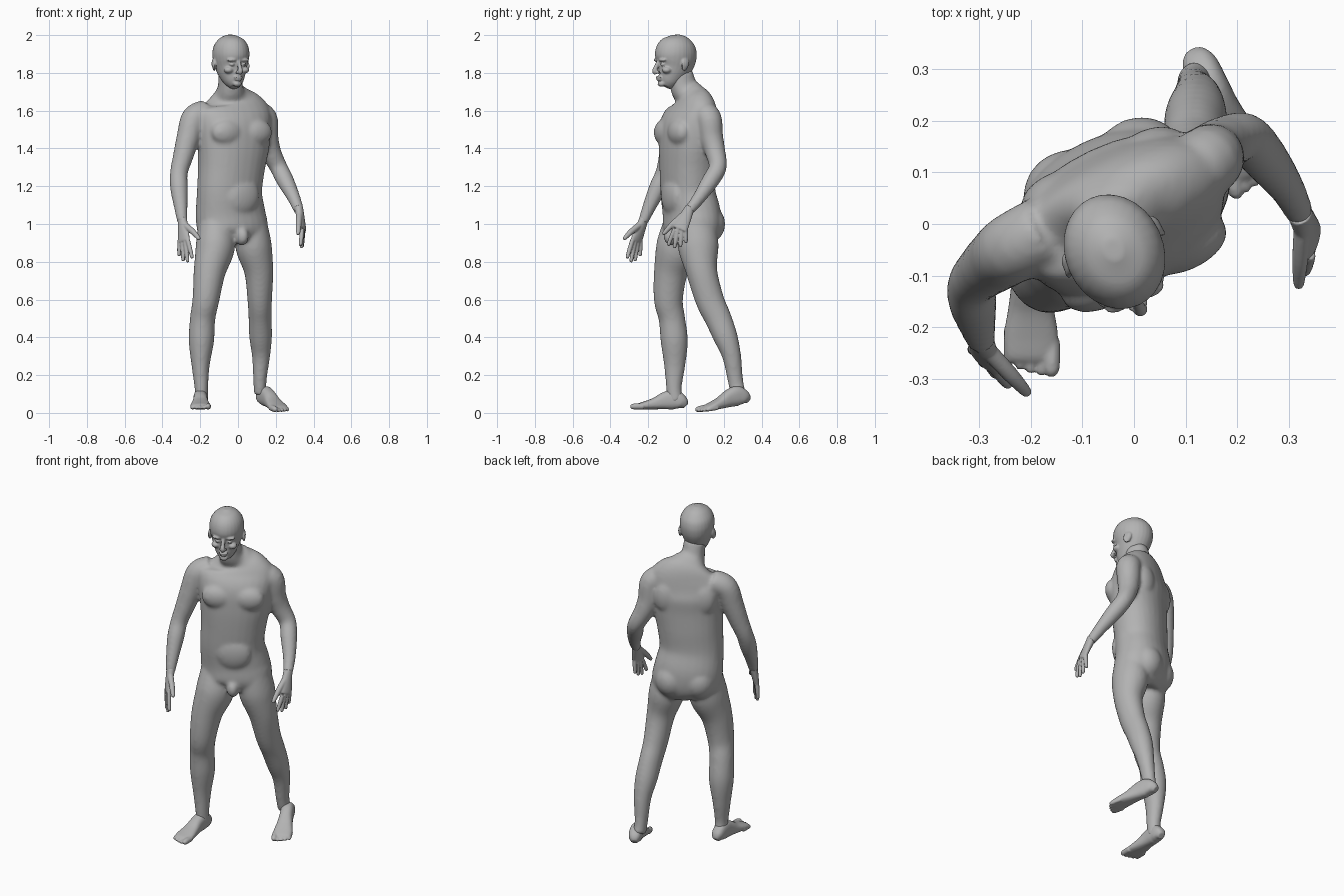
import bpy, bmesh, math
from mathutils import Matrix, Vector

cube = bpy.data.objects.get("Cube")
if cube:
    bpy.data.objects.remove(cube, do_unlink=True)

grey = bpy.data.materials.new("plain grey")
grey.use_nodes = True
grey.diffuse_color = (0.45, 0.45, 0.45, 1)
grey.node_tree.nodes["Principled BSDF"].inputs["Base Color"].default_value = grey.diffuse_color

X = Vector((1, 0, 0))
IDENT = Matrix()


def frame(x, y, z, yaw, pitch=0):
    return (Matrix.Translation((x, y, z)) @ Matrix.Rotation(math.radians(yaw), 4, 'Z')
            @ Matrix.Rotation(math.radians(pitch), 4, 'X'))


def spline(rows, steps=5):
    """Smoothly interpolated stations."""
    pts = [Vector(r) for r in rows]
    pts = [pts[0]] + pts + [pts[-1]]
    out = []
    for a, b, c, d in zip(pts, pts[1:], pts[2:], pts[3:]):
        for i in range(steps):
            t = i / steps
            out.append(b + (c - a) * (t / 2) + (a * 2 - b * 5 + c * 4 - d) * (t * t / 2)
                       + (b * 3 - a - c * 3 + d) * (t ** 3 / 2))
    return out + [pts[-1]]


def tube(bm, rows, side=X, m=IDENT, power=2.0, n=28):
    """Closed loft through (x, y, z, radius along side, other radius)."""
    rows = spline([r if len(r) == 5 else (*r, r[3]) for r in rows])
    pos = [Vector(r[:3]) for r in rows]
    rings = []
    for i, r in enumerate(rows):
        t = (pos[min(i + 1, len(pos) - 1)] - pos[max(i - 1, 0)]).normalized()
        s = (side - t * side.dot(t)).normalized()
        d = t.cross(s)
        ring = []
        for k in range(n):
            c, q = math.cos(math.tau * k / n), math.sin(math.tau * k / n)
            u = math.copysign(abs(c) ** (2 / power), c) * r[3]
            v = math.copysign(abs(q) ** (2 / power), q) * r[4]
            ring.append(bm.verts.new(m @ (pos[i] + s * u + d * v)))
        rings.append(ring)
    for a, b in zip(rings, rings[1:]):
        for k in range(n):
            j = (k + 1) % n
            bm.faces.new((a[k], a[j], b[j], b[k]))
    bm.faces.new(rings[0][::-1])
    bm.faces.new(rings[-1])


def blob(bm, centre, radii, m=IDENT):
    bmesh.ops.create_uvsphere(bm, u_segments=24, v_segments=14, radius=1,
                              matrix=m @ Matrix.Translation(centre) @ Matrix.Diagonal((*radii, 1)))


def finish(bm, name, voxel, smooth):
    """Fuse the overlapping volumes into one smooth skin."""
    bmesh.ops.recalc_face_normals(bm, faces=bm.faces)
    mesh = bpy.data.meshes.new(name)
    bm.to_mesh(mesh)
    bm.free()
    obj = bpy.data.objects.new(name, mesh)
    bpy.context.collection.objects.link(obj)
    mesh.materials.append(grey)
    fuse = obj.modifiers.new("fuse", 'REMESH')
    fuse.mode, fuse.voxel_size, fuse.use_smooth_shade = 'VOXEL', voxel, True
    relax = obj.modifiers.new("relax", 'SMOOTH')
    relax.factor, relax.iterations = 0.5, smooth
    for o in bpy.context.selected_objects:
        o.select_set(False)
    bpy.context.view_layer.objects.active = obj
    obj.select_set(True)
    for mod in ("fuse", "relax"):
        bpy.ops.object.modifier_apply(modifier=mod)
    bpy.ops.object.shade_smooth()


# Body: torso and neck
body = bmesh.new()
chest = frame(-0.02, 0.01, 0, 25)
across = chest.to_3x3() @ X
tube(body, [(-.025, .02, .9, .14, .1), (-.025, .03, .96, .19, .135), (-.04, .03, 1.05, .19, .14),
            (-.045, .01, 1.17, .177, .133), (-.035, .01, 1.3, .182, .138),
            (-.025, .012, 1.42, .198, .14), (-.025, .018, 1.52, .208, .138),
            (-.03, .03, 1.6, .21, .108), (-.035, .03, 1.65, .165, .09),
            (-.038, .015, 1.685, .098, .078), (-.04, -.01, 1.72, .066, .072),
            (-.04, -.03, 1.8, .06, .065)], across, power=2.2)

# Chest, back, belly and seat muscles
for s in (-1, 1):
    blob(body, (s * .085, -.095, 1.485), (.09, .05, .07), chest)
    blob(body, (s * .1, .09, 1.5), (.075, .05, .1), chest)
    blob(body, (s * .075, .088, 1.0), (.09, .085, .1), chest)
blob(body, (0, -.095, 1.15), (.1, .042, .1), chest)
blob(body, (0, -.095, .935), (.035, .045, .05), chest)

# Arms
tube(body, [(-.17, -.01, 1.59, .068), (-.232, -.045, 1.56, .068), (-.263, -.068, 1.46, .062),
            (-.29, -.09, 1.36, .054), (-.313, -.115, 1.27, .047), (-.312, -.15, 1.19, .047),
            (-.303, -.195, 1.09, .036), (-.295, -.228, 1.01, .027)])
tube(body, [(.08, .08, 1.59, .068), (.14, .12, 1.56, .068), (.152, .135, 1.46, .062),
            (.175, .155, 1.38, .054), (.215, .168, 1.3, .047), (.25, .13, 1.23, .046),
            (.295, .07, 1.14, .035), (.323, .015, 1.07, .027)])

# Legs
tube(body, [(-.12, -.02, 1.0, .09, .1), (-.12, -.045, .88, .104, .113), (-.15, -.08, .75, .085, .09),
            (-.17, -.093, .6, .071, .077), (-.187, -.075, .5, .067, .07), (-.194, -.062, .38, .067, .072),
            (-.198, -.06, .25, .048, .056), (-.194, -.064, .13, .036, .041),
            (-.194, -.055, .06, .036, .042)])
tube(body, [(.07, .055, 1.0, .085, .1), (.083, .065, .88, .096, .108), (.11, .083, .75, .077, .083),
            (.115, .125, .6, .065, .076), (.117, .17, .5, .061, .071), (.12, .21, .4, .06, .064),
            (.122, .242, .3, .048, .05), (.116, .262, .17, .035, .041),
            (.118, .277, .1, .035, .04)])
finish(body, "body", 0.01, 7)

# Head: skull and jaw
head = bmesh.new()
face = frame(-.037, -.055, 0, 24)
tube(head, [(0, -.058, 1.728, .026, .03), (0, -.046, 1.75, .048, .05), (0, -.025, 1.79, .068, .078),
            (0, -.008, 1.83, .082, .097), (0, 0, 1.87, .092, .111), (0, .002, 1.91, .095, .113),
            (0, .004, 1.95, .085, .1), (0, .006, 1.983, .058, .068),
            (0, .006, 2.002, .018, .022)], m=face)
# Nose, lips and chin
tube(head, [(0, -.098, 1.865, .009), (0, -.112, 1.835, .011), (0, -.121, 1.81, .014),
            (0, -.112, 1.797, .012)], m=face)
blob(head, (0, -.099, 1.777), (.026, .013, .007), face)
blob(head, (0, -.097, 1.765), (.022, .013, .007), face)
blob(head, (0, -.082, 1.742), (.024, .02, .016), face)
for s in (-1, 1):
    # Brow, eye, cheek, nostril and ear
    blob(head, (s * .034, -.092, 1.868), (.03, .017, .009), face)
    blob(head, (s * .034, -.088, 1.845), (.014, .015, .009), face)
    blob(head, (s * .046, -.072, 1.815), (.025, .025, .018), face)
    blob(head, (s * .012, -.108, 1.803), (.009, .011, .008), face)
    ear = face @ frame(s * .093, .012, 1.842, s * 22, -12)
    blob(head, (0, 0, 0), (.008, .023, .034), ear)
    blob(head, (s * .004, .008, .008), (.009, .016, .026), ear)
finish(head, "head", 0.005, 4)


def hand(name, wrist, knuckle, side, tips, thumb):
    """Palm, four fingers from little to index, and a thumb."""
    bm = bmesh.new()
    wrist, knuckle, side = Vector(wrist), Vector(knuckle), Vector(side).normalized()
    middle = wrist.lerp(knuckle, 0.5)
    tube(bm, [(*wrist, .025, .024), (*middle, .034, .02), (*knuckle, .041, .015),
              (*wrist.lerp(knuckle, 1.08), .036, .011)], side)
    for k, tip in enumerate(tips):
        tip = Vector(tip)
        root = knuckle + side * ((k - 1.5) * .02)
        bend = root.lerp(tip, 0.5) + (root - middle) * 0.04
        tube(bm, [(*root, .012), (*bend, .0115), (*root.lerp(tip, .93), .0095), (*tip, .005)], side, n=14)
    thumb = Vector(thumb)
    root = wrist.lerp(knuckle, 0.3) + side * .016
    ball = root.lerp(thumb, 0.5) + side * .006
    tube(bm, [(*root, .017), (*ball, .0155), (*root.lerp(thumb, .92), .011), (*thumb, .006)], n=14)
    finish(bm, name, 0.004, 3)


hand("right_hand", (-.295, -.222, 1.03), (-.287, -.262, .915), (.7, -.7, 0),
     [(-.312, -.243, .83), (-.29, -.27, .803), (-.266, -.292, .797), (-.242, -.312, .818)],
     (-.203, -.33, .92))
hand("left_hand", (.32, .022, 1.09), (.343, -.03, .98), (-.1, -.95, -.2),
     [(.341, .0, .9), (.34, -.03, .878), (.336, -.062, .872), (.33, -.095, .885)],
     (.318, -.123, .945))


def foot(name, m, s):
    """Foot pointing along local -y; s is the outer side."""
    bm = bmesh.new()
    rows = [(0, .018, .035), (.02, .034, .075), (.06, .037, .105), (.11, .038, .092),
            (.16, .044, .064), (.21, .052, .045), (.25, .05, .032), (.262, .044, .022)]
    tube(bm, [(s * .004, -d, h / 2, w, h / 2) for d, w, h in rows], m=m, power=2.5)
    for k in range(5):
        x = s * (-.036 + k * .0205)
        r = .0165 if k == 0 else .0115
        end = .283 - .0015 * k * k
        tube(bm, [(x, -end + .06, r, r), (x, -end + .02, r, r),
                  (x, -end, r * .9, r * .85), (x, -end - .01, r * .8, r * .4)], m=m, n=14)
    finish(bm, name, 0.005, 3)


foot("right_foot", frame(-.195, -.002, .018, 0), -1)
foot("left_foot", frame(.112, .33, .047, 25, 9), 1)
